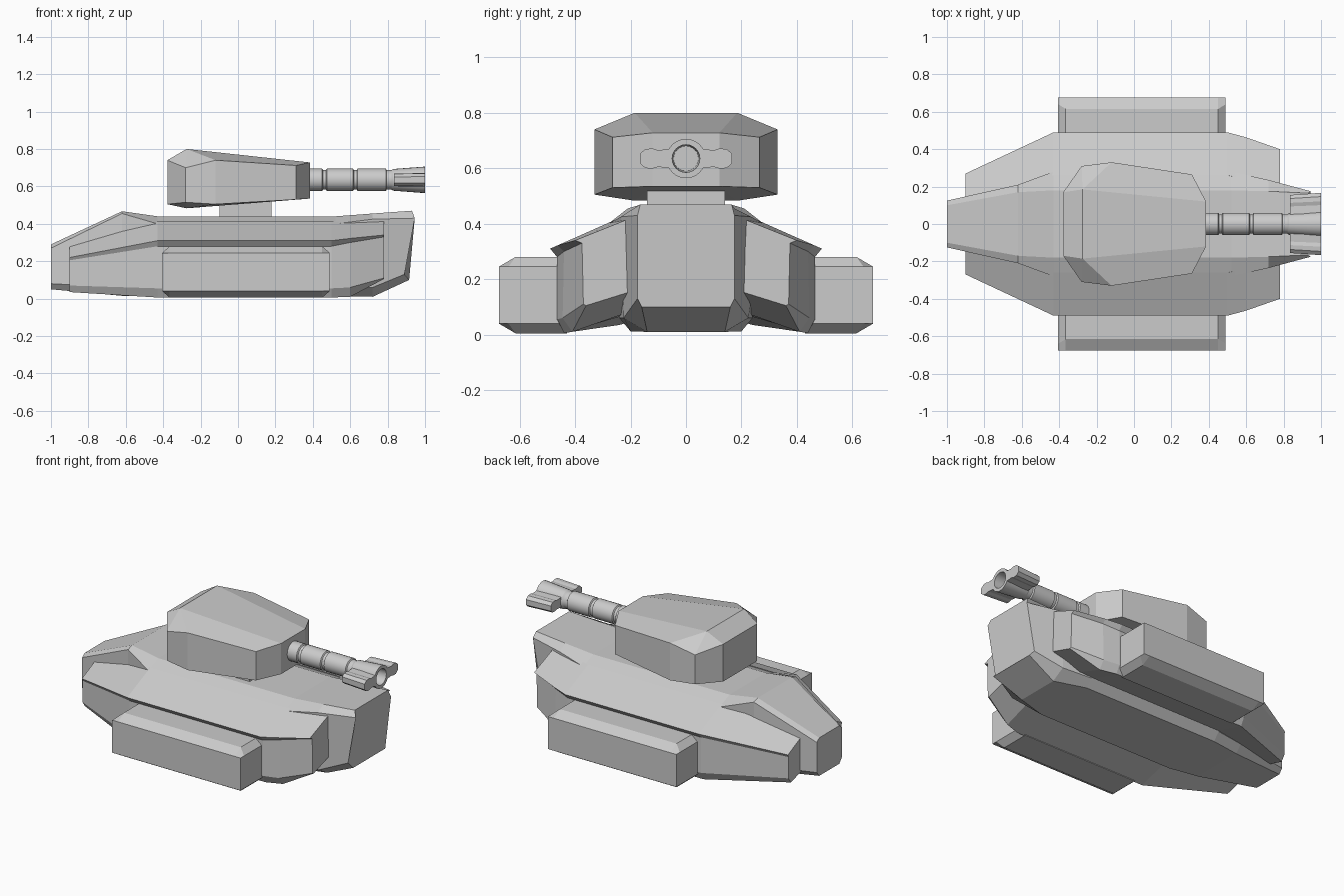
import bpy, bmesh, math

if "Cube" in bpy.data.objects:
    bpy.data.objects.remove(bpy.data.objects["Cube"])


def loft(name, rings):
    """Skin closed rings of (x, y, z) points and cap both ends."""
    bm = bmesh.new()
    vr = [[bm.verts.new(p) for p in r] for r in rings]
    n = len(rings[0])
    for a, b in zip(vr, vr[1:]):
        for i in range(n):
            j = (i + 1) % n
            bm.faces.new((a[i], a[j], b[j], b[i]))
    bm.faces.new(vr[0])
    bm.faces.new(vr[-1])
    bmesh.ops.remove_doubles(bm, verts=bm.verts[:], dist=0.0005)
    bmesh.ops.recalc_face_normals(bm, faces=bm.faces[:])
    me = bpy.data.meshes.new(name)
    bm.to_mesh(me)
    bm.free()
    ob = bpy.data.objects.new(name, me)
    bpy.context.collection.objects.link(ob)
    return ob


def both(half):
    """Complete a half ring by reflecting it across y = 0."""
    return half + [(x, -y, z) for x, y, z in reversed(half)]


def at(x, yz):
    return [(x, y, z) for y, z in yz]


def mirrored(ob):
    m = ob.modifiers.new("mirror", 'MIRROR')
    m.use_axis = (False, True, False)
    return ob


# Central hull, tail to prow
mid = [(.18, .44), (.28, .40), (.24, .06), (.2, .012)]
loft("hull", [both(s) for s in (
    at(-1, [(.10, .29), (.125, .27), (.125, .08), (.10, .05)]),
    at(-.62, [(.17, .467), (.21, .455), (.21, .06), (.17, .015)]),
    at(-.43, mid),
    at(.52, mid),
    at(.72, [(.175, .455), (.235, .425), (.225, .06), (.14, .01)]),
    [(.93, .165, .47), (.945, .175, .43), (.89, .175, .13), (.915, .16, .10)],
)])

# Sloping side hull with overhanging lip and raised inner underside
side = [(.26, .412), (.49, .31), (.465, .28), (.465, .055), (.44, .006), (.22, .07)]
mirrored(loft("side_hull", [
    at(-.9, [(.13, .285), (.27, .22), (.265, .205), (.265, .07), (.24, .035), (.12, .07)]),
    at(-.43, side),
    at(.5, side),
    at(.6, [(.24, .413), (.463, .322), (.44, .30), (.445, .06), (.41, .01), (.21, .08)]),
    at(.78, [(.2, .42), (.40, .34), (.375, .33), (.37, .11), (.36, .105), (.2, .155)]),
]))

# Chamfered track pods
pod = [(.43, .28), (.615, .28), (.675, .245), (.675, .04), (.615, .005), (.43, .005)]
end = [(.43, .245), (.64, .245), (.675, .245), (.675, .04), (.64, .04), (.43, .04)]
mirrored(loft("track_pod", [at(-.405, end), at(-.365, pod),
                            at(.45, pod), at(.49, end)]))

# Turret neck
loft("turret_neck", [[(x, y, z) for x, y in
     ((-.10, -.14), (.18, -.14), (.18, .14), (-.10, .14))] for z in (.40, .55)])

# Faceted turret
A, B = (-.275, .185, .80), (.385, .12, .728)
C, D = (-.275, .185, .483), (.385, .12, .535)
loft("turret", [both(s) for s in (
    [A, A, A, B, B],
    [(-.378, .17, .74), (-.28, .31, .70), (-.12, .33, .74), (.31, .265, .712), B],
    [(-.378, .17, .505), (-.28, .31, .515), (-.12, .33, .505), (.31, .265, .53), D],
    [C, C, C, D, D],
)])

# Gun barrel with grooves and bored muzzle
profile = [(.30, .06), (.45, .06), (.455, .052), (.47, .052), (.475, .06),
           (.615, .06), (.62, .052), (.635, .052), (.64, .06), (.79, .06),
           (.795, .052), (.82, .052), (.83, .058), (1, .071), (1, .05), (.84, .045)]
N = 24
barrel = loft("barrel", [[(x, r * math.cos(i * math.tau / N),
                           .635 + r * math.sin(i * math.tau / N)) for i in range(N)]
                         for x, r in profile])

# Muzzle brake wings
wing = [(.055, .034), (.10, .03), (.12, .036), (.145, .034), (.165, .017)]
section = wing + [(y, -z) for y, z in reversed(wing)]
mirrored(loft("muzzle_wing", [
    [(x, y * s, .635 + z * s) for y, z in section]
    for x, s in ((.835, .94), (1, 1.01))]))

# Smooth only the round barrel
bpy.ops.object.select_all(action='DESELECT')
barrel.select_set(True)
bpy.context.view_layer.objects.active = barrel
bpy.ops.object.shade_smooth_by_angle(angle=math.radians(25))
